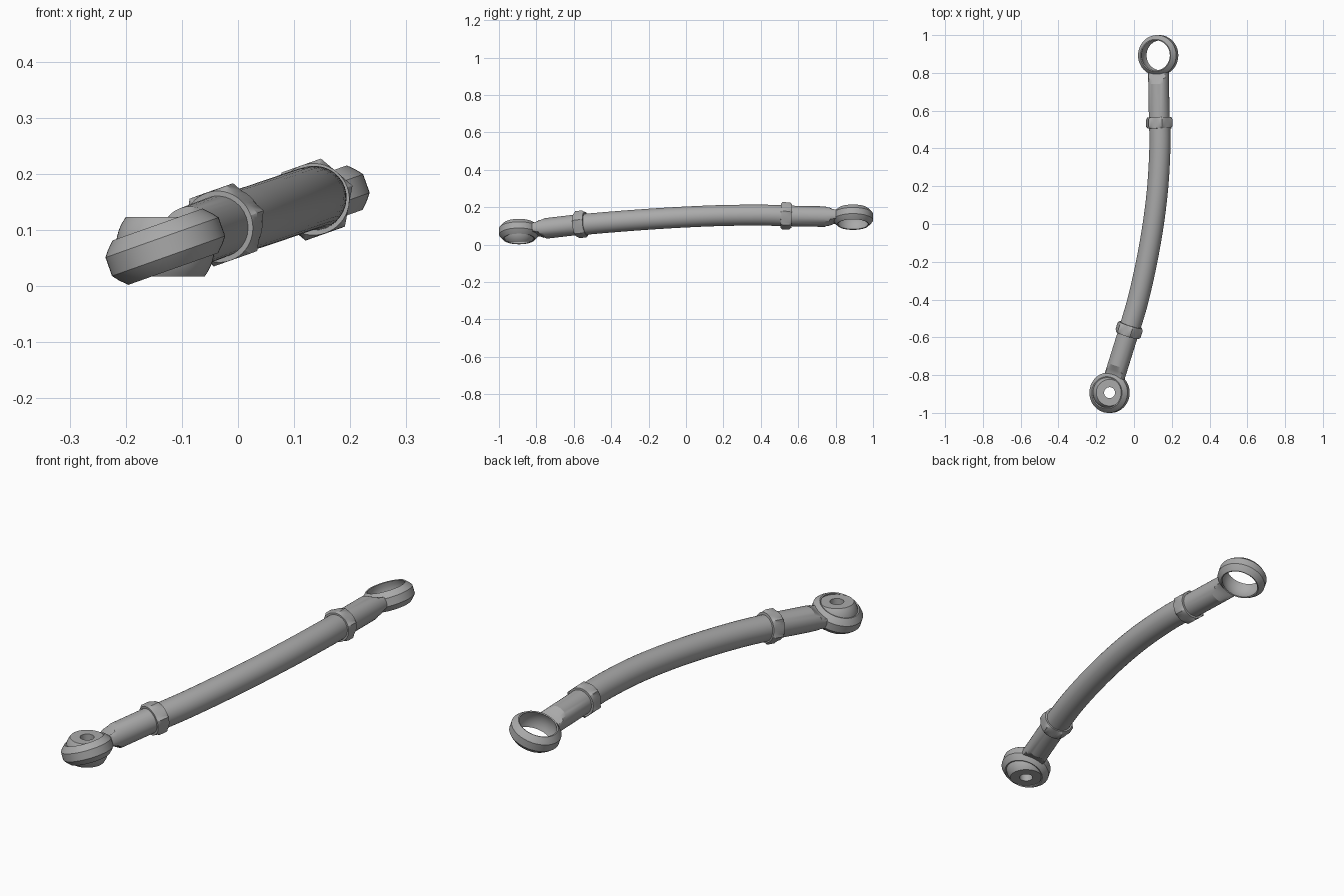
import bpy, bmesh, math
from mathutils import Vector

cube = bpy.data.objects.get("Cube")
if cube:
    bpy.data.objects.remove(cube, do_unlink=True)

steel = bpy.data.materials.new("grey_steel")
steel.use_nodes = True
GREY = (0.40, 0.40, 0.40, 1)
steel.diffuse_color = GREY
steel.node_tree.nodes["Principled BSDF"].inputs["Base Color"].default_value = GREY

# The rod bends in a plane leaning with SIDE; the eyes' axes follow LEAN
TILT = math.radians(19.5)
SIDE = Vector((math.cos(TILT), 0, math.sin(TILT)))
LEAN = Vector((-math.sin(TILT), 0, math.cos(TILT)))
TAU = 2 * math.pi


def loft(name, rings, closed=False, sharp=25):
    """Skin a list of vertex rings, capping the ends unless closed."""
    bm = bmesh.new()
    rows = [[bm.verts.new(p) for p in ring] for ring in rings]
    pairs = list(zip(rows, rows[1:])) + ([(rows[-1], rows[0])] if closed else [])
    for a, b in pairs:
        for i in range(len(a)):
            j = (i + 1) % len(a)
            bm.faces.new((a[i], a[j], b[j], b[i]))
    if not closed:
        bm.faces.new(rows[0])
        bm.faces.new(rows[-1])
    bmesh.ops.recalc_face_normals(bm, faces=bm.faces)
    mesh = bpy.data.meshes.new(name)
    bm.to_mesh(mesh)
    bm.free()
    mesh.materials.append(steel)
    obj = bpy.data.objects.new(name, mesh)
    bpy.context.collection.objects.link(obj)
    bpy.ops.object.select_all(action='DESELECT')
    obj.select_set(True)
    bpy.context.view_layer.objects.active = obj
    bpy.ops.object.shade_smooth_by_angle(angle=math.radians(sharp))
    return obj


def frame(axis):
    """Two directions across an axis, the first nearest to SIDE."""
    u = (SIDE - axis * SIDE.dot(axis)).normalized()
    return u, axis.cross(u)


def lathe(name, center, axis, profile, steps=48):
    """Turn a closed (radius, height) profile about an axis."""
    u, v = frame(axis) if abs(axis.dot(SIDE)) < 0.9 else (LEAN, axis.cross(LEAN))
    rings = []
    for i in range(steps):
        t = TAU * i / steps
        out = u * math.cos(t) + v * math.sin(t)
        rings.append([center + out * r + axis * h for r, h in profile])
    return loft(name, rings, closed=True)


def tube_ring(center, axis, radius, clamp=1.0, steps=32):
    """Round section, with top and bottom cut flat at the clamp height."""
    u, v = frame(axis)
    ring = []
    for i in range(steps):
        t = TAU * i / steps
        h = max(-clamp, min(clamp, radius * math.sin(t)))
        ring.append(center + u * radius * math.cos(t) + v * h)
    return ring


def hex_nut(name, center, axis, radius=0.074, half=0.029):
    """Hexagonal nut with turned-down corners at both ends."""
    u, v = frame(axis)
    flat = radius * math.cos(math.pi / 6)
    rings = []
    for h, limit in ((-half, 0.064), (0.01 - half, radius), (half - 0.01, radius), (half, 0.064)):
        ring = []
        for i in range(48):
            t = TAU * i / 48
            r = flat / math.cos((t % (TAU / 6)) - TAU / 12)
            r = min(r, limit)
            ring.append(center + axis * h + (u * math.cos(t) + v * math.sin(t)) * r)
        rings.append(ring)
    loft(name, rings)


# Bent main tube
path = [Vector(p) for p in (
    (-0.022, -0.55, 0.108), (0.022, -0.4, 0.121), (0.067, -0.2, 0.136), (0.102, 0, 0.148),
    (0.126, 0.2, 0.156), (0.137, 0.4, 0.158), (0.136, 0.52, 0.155))]


def along(t):
    """Smooth curve through the path points."""
    i = min(int(t), len(path) - 2)
    f = t - i
    p0, p1, p2, p3 = (path[max(0, min(len(path) - 1, k))] for k in range(i - 1, i + 3))
    return 0.5 * (2 * p1 + (p2 - p0) * f + (2 * p0 - 5 * p1 + 4 * p2 - p3) * f * f
                  + (3 * p1 - p0 - 3 * p2 + p3) * f ** 3)


N = 30
points = [along((len(path) - 1) * i / N) for i in range(N + 1)]
rings = []
for i, p in enumerate(points):
    d = (points[min(i + 1, N)] - points[max(i - 1, 0)]).normalized()
    rings.append(tube_ring(p, d, 0.056))
loft("bent_tube", rings)

# Rod ends: shank, lock nut and eye housing
eyes = {"front": Vector((-0.1295, -0.893, 0.070)), "back": Vector((0.128, 0.893, 0.147))}
nuts = {"front": Vector((-0.026, -0.562, 0.109)), "back": Vector((0.134, 0.535, 0.154))}

# Eye section: banded, chamfered outside and a spherical seat inside
SEAT = 0.089
housing = [(0.107, -0.0175), (0.107, 0.0175), (0.098, 0.029), (0.085, 0.042)]
housing += [(math.sqrt(SEAT ** 2 - h * h), h) for h in (0.04, 0.027, 0.013, 0, -0.013, -0.027, -0.04)]
housing += [(0.085, -0.042), (0.098, -0.029)]

for end, eye in eyes.items():
    nut = nuts[end]
    d = (nut - eye).normalized()
    lathe(end + "_eye_housing", eye, LEAN, housing)
    hex_nut(end + "_lock_nut", nut, d)
    sections = ((0.092, 0.024), (0.105, 0.026), (0.125, 0.037), (0.152, 0.056), ((nut - eye).length, 0.056))
    loft(end + "_shank", [tube_ring(eye + d * s, d, 0.055, c) for s, c in sections])

# Pivot ball in the front eye, flat on top and bottom with a bolt hole
BALL, HALF, HOLE = 0.088, 0.053, 0.029
arc = [HALF * (k / 6 - 1) for k in range(13)]
ball = [(math.sqrt(BALL ** 2 - h * h), h) for h in arc] + [(HOLE, HALF), (HOLE, -HALF)]
lathe("pivot_ball", eyes["front"], Vector((0, 0, 1)), ball)
